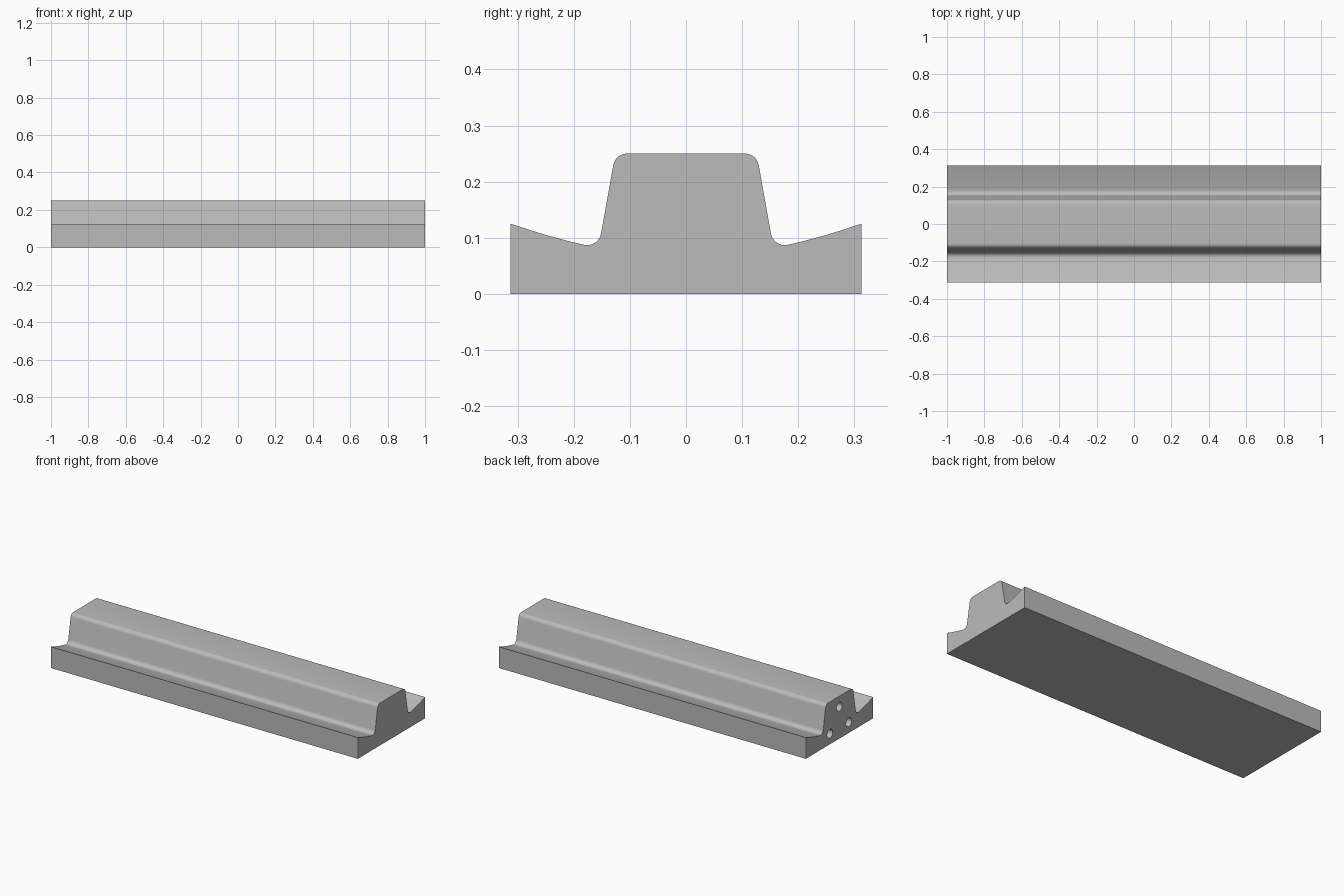
import bpy, bmesh, math
from mathutils import Vector

if "Cube" in bpy.data.objects:
    bpy.data.objects.remove(bpy.data.objects["Cube"])

grey = bpy.data.materials.new("plain_grey")
grey.diffuse_color = (0.5, 0.5, 0.5, 1)
grey.use_nodes = True
grey.node_tree.nodes["Principled BSDF"].inputs["Base Color"].default_value = grey.diffuse_color


def fillet(prev, corner, nxt, radius, steps=8):
    """Points of a round that replaces a profile corner."""
    p, c, n = Vector(prev), Vector(corner), Vector(nxt)
    a, b = (p - c).normalized(), (n - c).normalized()
    half = a.angle(b) / 2
    centre = c + (a + b).normalized() * radius / math.sin(half)
    start = c + a * radius / math.tan(half) - centre
    end = c + b * radius / math.tan(half) - centre
    sweep = math.pi - 2 * half
    return [centre + (start * math.sin((1 - i / steps) * sweep)
                      + end * math.sin(i / steps * sweep)) / math.sin(sweep)
            for i in range(steps + 1)]


# Half of the cross-section (y, z): outer lip, sloped groove, flank, flat crown
lip, mid, low = (0.3125, 0.125), (0.25, 0.105), (0.21, 0.0941)
valley, crown = (0.156, 0.0815), (0.126, 0.25)
half = [Vector((0.3125, 0)), Vector(lip), Vector((0.28, 0.1142)), Vector(mid), Vector(low)]
half += fillet(low, valley, crown, 0.025)
half += fillet(valley, crown, (0, 0.25), 0.025)
profile = half + [Vector((-p.x, p.y)) for p in reversed(half)]

# Rail body: profile extruded along x
bm = bmesh.new()
cap = bm.faces.new([bm.verts.new((-1, p.x, p.y)) for p in profile])
ext = bmesh.ops.extrude_face_region(bm, geom=[cap], use_keep_orig=True)
bmesh.ops.translate(bm, vec=(2, 0, 0),
                    verts=[v for v in ext["geom"] if isinstance(v, bmesh.types.BMVert)])
bmesh.ops.recalc_face_normals(bm, faces=bm.faces)
mesh = bpy.data.meshes.new("rail_body")
bm.to_mesh(mesh)
bm.free()
rail = bpy.data.objects.new("rail_body", mesh)
bpy.context.collection.objects.link(rail)
mesh.materials.append(grey)

# Three blind dowel holes in the left end
DEPTH = 0.125
for y, z in ((0, 0.1875), (0.0885, 0.0625), (-0.0885, 0.0625)):
    bpy.ops.mesh.primitive_cylinder_add(vertices=32, radius=0.026, depth=2 * DEPTH,
                                        location=(-1, y, z), rotation=(0, math.pi / 2, 0))
    cutter = bpy.context.object
    cutter.name = "hole_cutter"
    cutter.hide_render = True
    cutter.data.materials.append(grey)
    cut = rail.modifiers.new("dowel_hole", 'BOOLEAN')
    cut.operation, cut.solver, cut.object = 'DIFFERENCE', 'EXACT', cutter
    bpy.ops.object.select_all(action='DESELECT')
    rail.select_set(True)
    bpy.context.view_layer.objects.active = rail
    bpy.ops.object.modifier_apply(modifier=cut.name)
    bpy.data.objects.remove(cutter)

bpy.ops.object.shade_smooth_by_angle(angle=math.radians(30))
